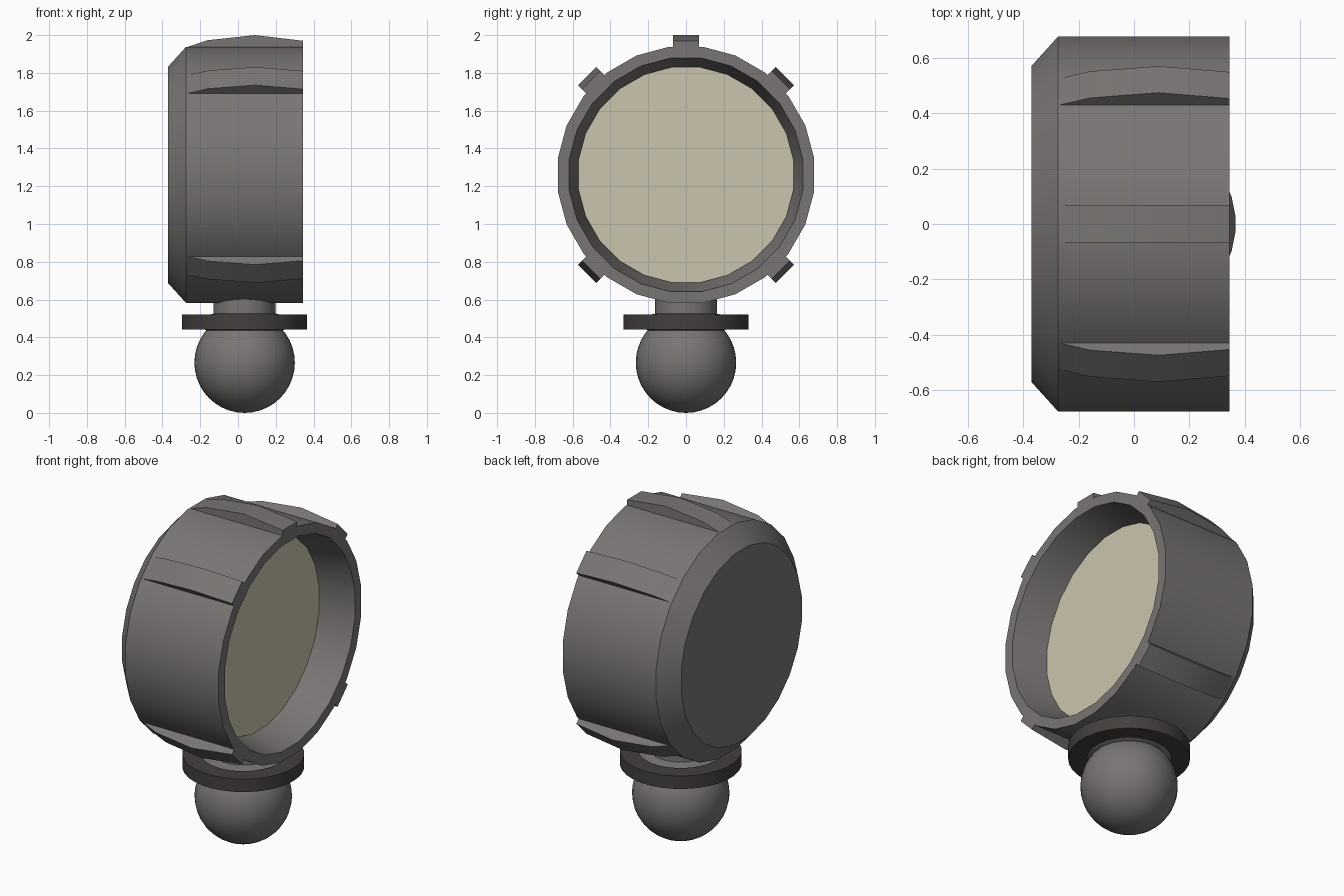
import bpy, bmesh, math
from mathutils import Matrix, Vector

if "Cube" in bpy.data.objects:
    bpy.data.objects.remove(bpy.data.objects["Cube"])


def material(name, rgb):
    m = bpy.data.materials.new(name)
    m.diffuse_color = (*rgb, 1)
    m.use_nodes = True
    m.node_tree.nodes["Principled BSDF"].inputs["Base Color"].default_value = m.diffuse_color
    return m


GREY = material("warm grey", (0.19, 0.178, 0.173))
DARK = material("dark grey", (0.056, 0.05, 0.047))
CREAM = material("cream", (0.6, 0.56, 0.42))

TO_X = Matrix.Rotation(math.pi / 2, 4, 'Y')       # turns the lathe axis z onto x
DRUM = Matrix.Translation((0, 0, 1.26)) @ TO_X
STEM_X = 0.035


def finish(name, bm, mat):
    bmesh.ops.recalc_face_normals(bm, faces=bm.faces)
    me = bpy.data.meshes.new(name)
    bm.to_mesh(me)
    bm.free()
    me.materials.append(mat)
    ob = bpy.data.objects.new(name, me)
    bpy.context.collection.objects.link(ob)
    bpy.ops.object.select_all(action='DESELECT')
    bpy.context.view_layer.objects.active = ob
    ob.select_set(True)
    bpy.ops.object.shade_smooth_by_angle(angle=math.radians(30))
    return ob


def lathe(name, profile, n, matrix, mat, closed=False):
    """Revolve (radius, height) points about z; open profiles get end caps."""
    bm = bmesh.new()
    rings = []
    for r, h in profile:
        angles = [2 * math.pi * (i + 0.5) / n for i in range(n)]
        rings.append([bm.verts.new(matrix @ Vector((r * math.cos(a), r * math.sin(a), h)))
                      for a in angles])
    pairs = list(zip(rings, rings[1:]))
    if closed:
        pairs.append((rings[-1], rings[0]))
    else:
        bm.faces.new(rings[0])
        bm.faces.new(rings[-1])
    for a, b in pairs:
        for i in range(n):
            j = (i + 1) % n
            bm.faces.new((a[i], a[j], b[j], b[i]))
    return finish(name, bm, mat)


# Drum housing with chamfered back and tapered recess
lathe("housing", [(0.578, -0.37), (0.684, -0.275), (0.684, 0.345),
                  (0.624, 0.345), (0.575, 0.135)], 24, DRUM, GREY)

# Cream face at the bottom of the recess
lathe("face_disc", [(0.574, 0.136), (0.574, 0.142)], 24, DRUM, CREAM)

# Raised ribs around the drum, none at the stem
RIB = [(-0.275, 0.675), (-0.16, 0.713), (0.09, 0.74), (0.345, 0.71),
       (0.345, 0.64), (-0.275, 0.64)]
for k, deg in enumerate((-135, -45, 45, 90, 135)):
    bm = bmesh.new()
    turn = Matrix.Translation((0, 0, 1.26)) @ Matrix.Rotation(math.radians(deg - 90), 4, 'X')
    sides = [[bm.verts.new(turn @ Vector((x, y, r))) for x, r in RIB] for y in (-0.068, 0.068)]
    for s in sides:
        bm.faces.new(s)
    for i in range(len(RIB)):
        j = (i + 1) % len(RIB)
        bm.faces.new((sides[0][i], sides[0][j], sides[1][j], sides[1][i]))
    finish(f"rib_{k + 1}", bm, GREY)

# Stem, with a hub inside the washer
STEM = Matrix.Translation((STEM_X, 0, 0))
lathe("stem", [(0.165, 0.625), (0.165, 0.525), (0.232, 0.512), (0.232, 0.452),
               (0.2, 0.435)], 32, STEM, GREY)

# Dark washer
lathe("washer", [(0.23, 0.52), (0.333, 0.52), (0.333, 0.442), (0.23, 0.442)],
      32, STEM, DARK, closed=True)

# Ball at the foot
bm = bmesh.new()
bmesh.ops.create_uvsphere(bm, u_segments=32, v_segments=20, radius=0.266,
                          matrix=Matrix.Translation((STEM_X, 0, 0.266)))
finish("ball", bm, GREY)
